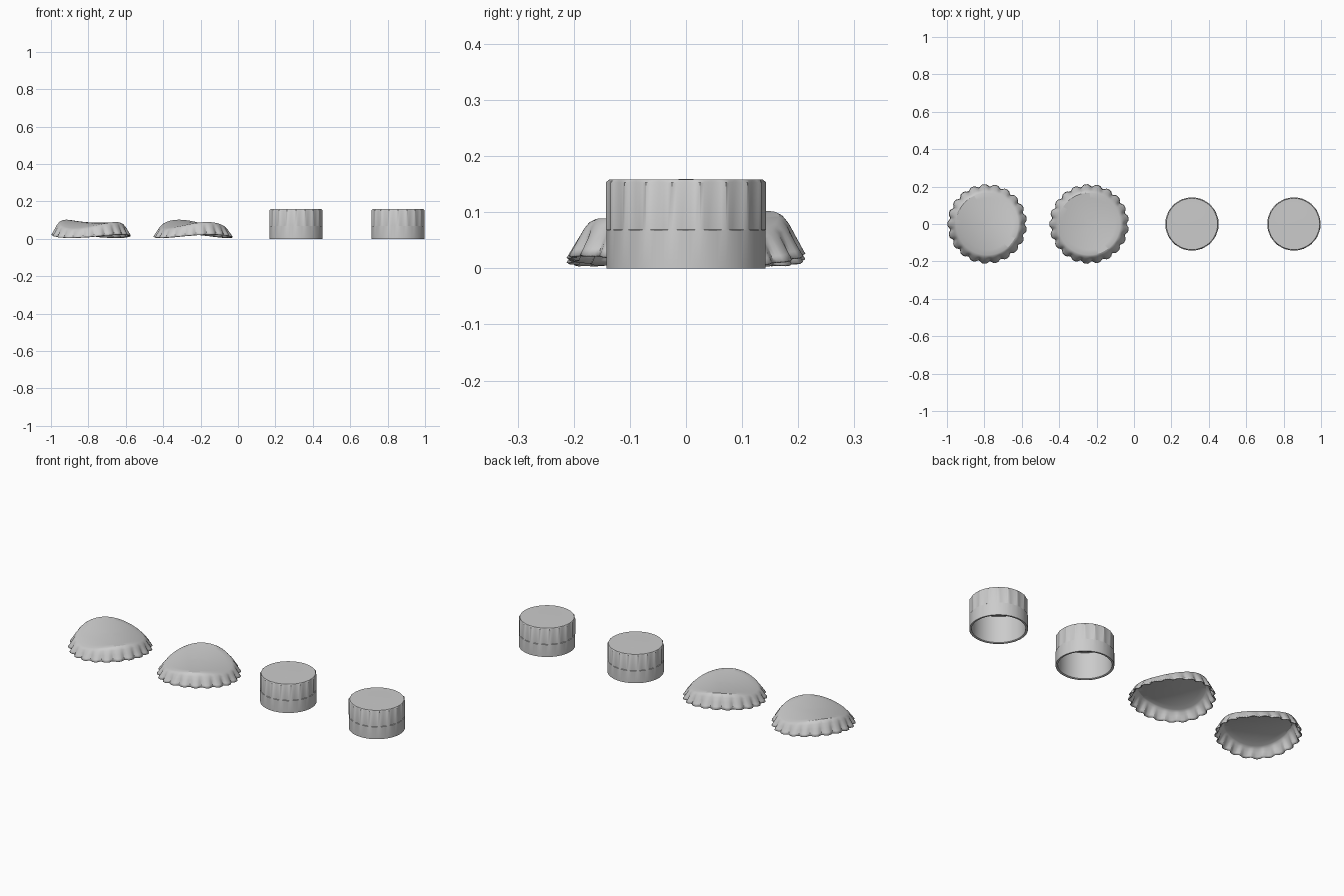
import bpy, bmesh, math

if "Cube" in bpy.data.objects:
    bpy.data.objects.remove(bpy.data.objects["Cube"])


def lathe(name, rings, n, x, point):
    """Skin a list of rings; the first and last may be closed with a centre point."""
    bm = bmesh.new()
    rows = []
    for ring in rings:
        if ring[0] == 0:
            rows.append([bm.verts.new(point(ring, 0))])
        else:
            rows.append([bm.verts.new(point(ring, 2 * math.pi * i / n)) for i in range(n)])
    for a, b in zip(rows, rows[1:]):
        for i in range(n):
            j = (i + 1) % n
            if len(a) == 1:
                bm.faces.new((a[0], b[i], b[j]))
            elif len(b) == 1:
                bm.faces.new((a[i], b[0], a[j]))
            else:
                bm.faces.new((a[i], b[i], b[j], a[j]))
    bmesh.ops.recalc_face_normals(bm, faces=bm.faces)
    # make an open shell face upwards
    bm.normal_update()
    if sum(f.normal.z * f.calc_area() for f in bm.faces) < -0.01:
        bmesh.ops.reverse_faces(bm, faces=bm.faces)
    mesh = bpy.data.meshes.new(name)
    bm.to_mesh(mesh)
    bm.free()
    ob = bpy.data.objects.new(name, mesh)
    bpy.context.collection.objects.link(ob)
    ob.location.x = x
    bpy.context.view_layer.objects.active = ob
    ob.select_set(True)
    bpy.ops.object.shade_smooth_by_angle(angle=math.radians(28))
    ob.select_set(False)
    return ob


# Fluted screw caps: ring = (radius, height, flute depth)
FLUTES = 18
screw_rings = [
    (0, 0.146, 0), (0.131, 0.146, 0), (0.131, 0.002, 0), (0.134, 0, 0),
    (0.142, 0, 0), (0.142, 0.068, 0), (0.143, 0.069, 0.005),
    (0.143, 0.153, 0.005), (0.137, 0.158, 0), (0.055, 0.158, 0), (0, 0.159, 0)]


def screw_point(ring, a):
    r, z, depth = ring
    t = (a * FLUTES / (2 * math.pi)) % 1
    r -= depth * math.sin(math.pi * t)
    a += math.radians(10)
    return (r * math.cos(a), r * math.sin(a), z)


for i, x in enumerate((0.31, 0.855)):
    lathe(f"screw_cap_{i + 1}", screw_rings, FLUTES * 6, x, screw_point)


# Bent crimped caps: ring = (radius, height, bend amount, crimp depth)
CRIMPS = 21
crown_rings = [(0, 0.087, 1, 0)]
crown_rings += [(0.166 * k / 6, 0.087, 1, 0) for k in range(1, 7)]
crown_rings += [
    (0.174, 0.083, 0.95, 0), (0.184, 0.072, 0.85, 0.002),
    (0.195, 0.053, 0.7, 0.007), (0.206, 0.034, 0.57, 0.011),
    (0.213, 0.022, 0.5, 0.013)]


def crown_point(ridge):
    def point(ring, a):
        r, z, bend, depth = ring
        groove = abs(math.cos(a * CRIMPS / 2)) ** 4
        e = min(r, 0.17)
        v, u = e * math.cos(a - ridge), e * math.sin(a - ridge)
        z += bend * (0.038 * v + 0.31 * v * v - 1.1 * u * u)
        r -= depth * groove
        return (r * math.cos(a), r * math.sin(a), z)
    return point


for i, (x, ridge) in enumerate(((-0.785, 143), (-0.24, 117))):
    cap = lathe(f"bent_crimped_cap_{i + 1}", crown_rings, CRIMPS * 8, x,
                crown_point(math.radians(ridge)))
    shell = cap.modifiers.new("shell", 'SOLIDIFY')
    shell.thickness = 0.005
    shell.offset = -1
